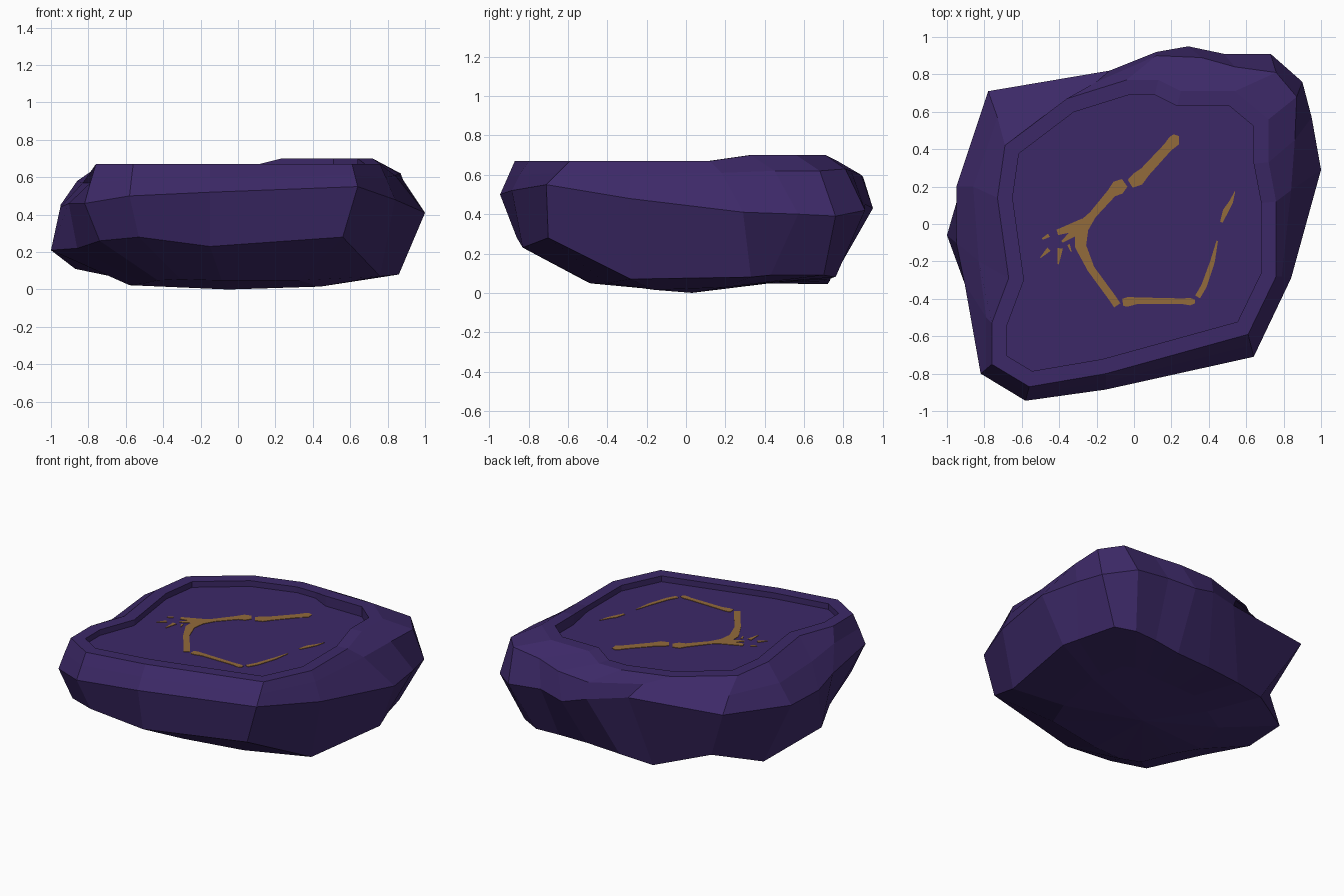
import bpy, bmesh
from mathutils import Vector

FLOOR_Z = 0.63


def material(name, rgb):
    m = bpy.data.materials.new(name)
    m.diffuse_color = (*rgb, 1)
    return m


purple = material("dark purple stone", (0.046, 0.022, 0.137))
tan = material("tan bone", (0.29, 0.145, 0.043))


def finish(bm, name, mat):
    bmesh.ops.recalc_face_normals(bm, faces=bm.faces)
    me = bpy.data.meshes.new(name)
    bm.to_mesh(me)
    bm.free()
    ob = bpy.data.objects.new(name, me)
    bpy.context.collection.objects.link(ob)
    me.materials.append(mat)
    return ob


# Stone cross-section outlines, counter-clockwise from the front left corner
rim = [(-.56, -.87), (-.15, -.80), (.61, -.59), (.76, -.28), (.76, .12), (.72, .33),
       (.72, .56), (.54, .71), (.25, .71), (.13, .77), (-.04, .77), (-.36, .67),
       (-.69, .42), (-.73, .14), (-.67, -.29), (-.76, -.53), (-.76, -.75)]
rim = [(x, y, .67) for x, y in rim]
shoulder = [(-.57, -.905, .59), (-.15, -.845, .60), (.625, -.65, .61), (.79, -.28, .60),
            (.84, .18, .61), (.86, .45, .62), (.87, .68, .62), (.76, .81, .63),
            (.54, .84, .62), (.36, .89, .60), (.12, .90, .59), (-.20, .76, .61),
            (-.73, .57, .60), (-.86, .20, .58), (-.83, -.20, .57), (-.79, -.50, .57),
            (-.79, -.775, .57)]
widest = [(-.58, -.945, .50), (-.15, -.885, .52), (.64, -.71, .55), (.84, -.29, .48),
          (1.0, .29, .41), (.95, .57, .40), (.90, .76, .39), (.73, .91, .42),
          (.48, .91, .45), (.29, .95, .43), (.12, .92, .48), (-.13, .82, .52),
          (-.78, .71, .53), (-.95, .20, .45), (-.95, -.10, .44), (-.905, -.32, .46),
          (-.82, -.80, .46)]
lower = [(-.53, -.86, .28), (-.15, -.83, .23), (.56, -.70, .28), (.76, -.28, .07),
         (.86, .33, .08), (.82, .43, .09), (.75, .70, .09), (.62, .76, .08),
         (.45, .75, .08), (.25, .73, .07), (.0, .73, .06), (-.25, .72, .045),
         (-.58, .55, .14), (-.87, .39, .11), (-1.0, -.06, .21), (-.86, -.35, .22),
         (-.74, -.76, .26)]
base = [(x * .58, y * .58, z * .1 + max(0, y) * .06 + max(0, -y) * .03) for x, y, z in lower]

# Stone: loft the outlines, close the underside, sink a tray into the top
bm = bmesh.new()
rings = [[bm.verts.new(p) for p in ring] for ring in (base, lower, widest, shoulder, rim)]
n = len(rim)
for lo, hi in zip(rings, rings[1:]):
    for i in range(n):
        j = (i + 1) % n
        bm.faces.new((lo[i], lo[j], hi[j], hi[i]))
foot = bm.verts.new((-.05, .03, 0))
for i in range(n):
    bm.faces.new((rings[0][(i + 1) % n], rings[0][i], foot))
cap = bm.faces.new(rings[-1])
bm.normal_update()
bmesh.ops.inset_individual(bm, faces=[cap], thickness=.08, use_even_offset=True)
floor = bmesh.ops.extrude_discrete_faces(bm, faces=[cap])["faces"][0]
for v in floor.verts:
    v.co.z = FLOOR_Z
# the lip rises slightly at the back right corner
for v in bm.verts:
    if v.co.z > .66 and v.co.x > .22 and v.co.y > .2:
        v.co.z = .70
finish(bm, "stone_slab", purple)


# Bones: thin tapering plates on the tray floor
def bone(name, path):
    """path: (x, y, width) points"""
    pts = [Vector((x, y, FLOOR_Z + .003)) for x, y, w in path]
    bm = bmesh.new()
    left, right = [], []
    for i, p in enumerate(pts):
        d = (pts[min(i + 1, len(pts) - 1)] - pts[max(i - 1, 0)]).normalized()
        side = Vector((-d.y, d.x, 0)) * path[i][2] / 2
        left.append(bm.verts.new(p + side))
        right.append(bm.verts.new(p - side))
    for i in range(len(pts) - 1):
        bm.faces.new((right[i], right[i + 1], left[i + 1], left[i]))
    walls = bmesh.ops.extrude_face_region(bm, geom=bm.faces[:])
    for g in walls["geom"]:
        if isinstance(g, bmesh.types.BMVert):
            g.co.z -= .004
    finish(bm, name, tan)


bone("upper_bone", [(.225, .475, .03), (.215, .445, .065), (.18, .41, .05), (.06, .28, .055),
                    (.02, .24, .075), (-.02, .215, .05)])
bone("bent_bone", [(-.05, .22, .05), (-.085, .195, .08), (-.12, .165, .05), (-.22, .05, .04),
                   (-.28, -.02, .075), (-.285, -.12, .06), (-.23, -.24, .04),
                   (-.12, -.39, .04), (-.09, -.435, .04)])
bone("lower_bone", [(-.06, -.42, .04), (-.03, -.415, .05), (.02, -.41, .035), (.26, -.413, .03),
                    (.30, -.415, .04), (.325, -.415, .02)])
bone("thin_bone", [(.34, -.39, .03), (.375, -.33, .03), (.42, -.20, .025), (.445, -.09, .008)])
bone("bone_tip", [(.467, .01, .015), (.49, .07, .03), (.52, .12, .02), (.54, .175, .003)])
claws = [(-.27, .0, .06, -.41, -.045, .03), (-.31, -.04, .045, -.385, -.095, .012),
         (-.455, -.06, .02, -.49, -.08, .01), (-.455, -.135, .025, -.50, -.18, .005),
         (-.395, -.13, .03, -.405, -.215, .006), (-.35, -.11, .015, -.335, -.15, .004)]
for i, (x, y, w, u, v, t) in enumerate(claws):
    bone(f"claw_{i + 1}", [(x, y, w), (u, v, t)])
